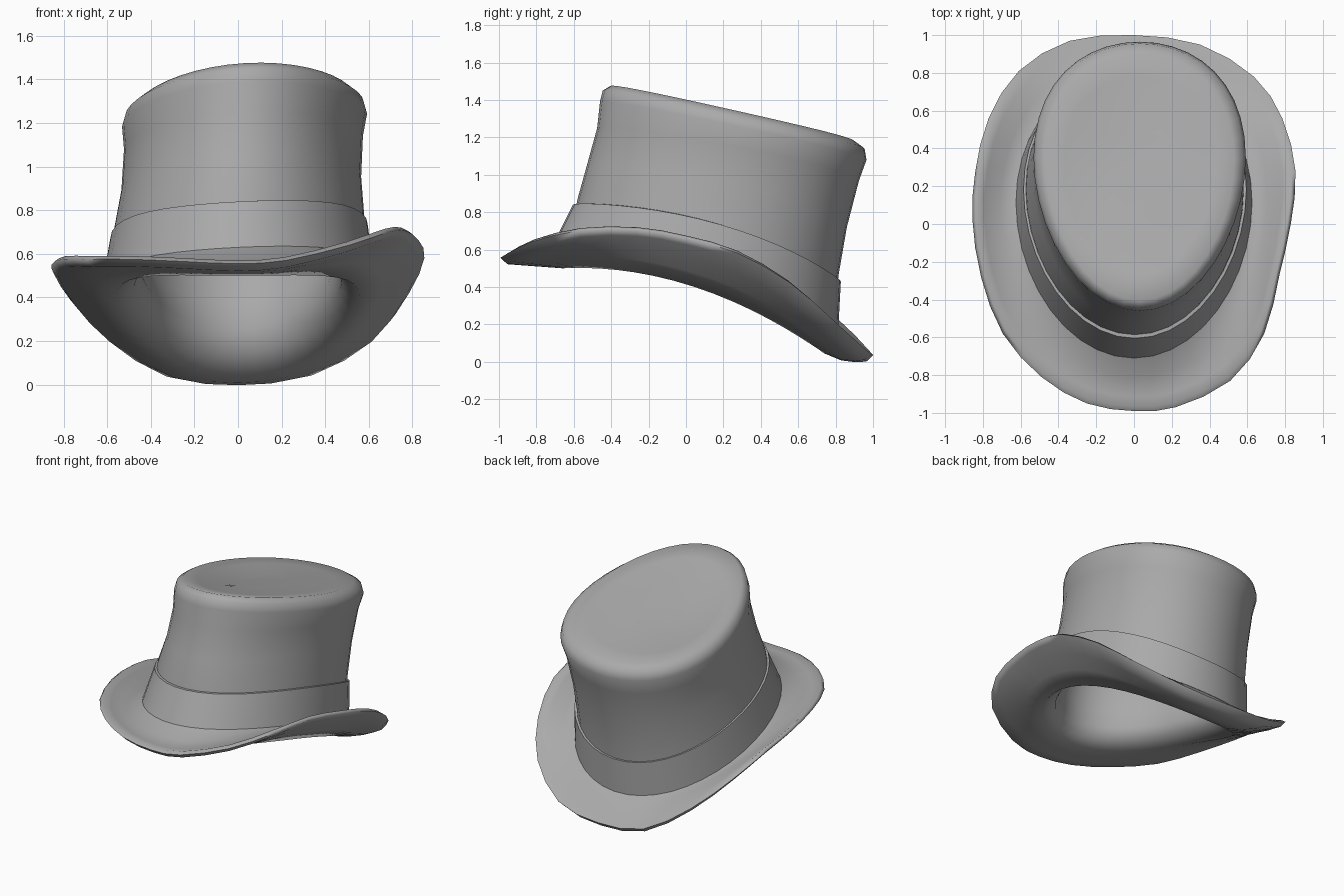
import bpy
import math
from mathutils import Vector

SEGMENTS = 40
ANGLES = [2 * math.pi * k / SEGMENTS for k in range(SEGMENTS)]

cube = bpy.data.objects.get("Cube")
if cube:
    bpy.data.objects.remove(cube, do_unlink=True)

felt = bpy.data.materials.new("grey_felt")
felt.use_nodes = True
felt.diffuse_color = (0.4, 0.4, 0.4, 1)
shader = felt.node_tree.nodes["Principled BSDF"]
shader.inputs["Base Color"].default_value = felt.diffuse_color
shader.inputs["Roughness"].default_value = 0.8


def oval(half_width, front, back, z_front, z_back, bow=0.0, shift=0.0, egg=0.07, tilt=0.03):
    """Tilted egg-shaped ring, widest towards the back; bow lifts its sides."""
    ring = []
    for t in ANGLES:
        side = math.sin(t)
        f = (1 - math.cos(t)) / 2 + egg * side ** 2
        z = z_front + (z_back - z_front) * f + bow * side ** 2 + tilt * side
        ring.append(Vector((shift + half_width * side, front + (back - front) * f, z)))
    return ring


def blend(ring_a, ring_b, amount, dip_front=0.0, dip_back=0.0):
    """Ring between two others, lowered by a dip that varies front to back."""
    result = []
    for a, b, t in zip(ring_a, ring_b, ANGLES):
        p = a.lerp(b, amount)
        f = (1 - math.cos(t)) / 2
        p.z -= dip_front + (dip_back - dip_front) * f
        result.append(p)
    return result


def smooth_loop(points):
    """Double a closed loop of points along a smooth curve through them."""
    result = []
    count = len(points)
    for i, b in enumerate(points):
        a, c, d = points[i - 1], points[(i + 1) % count], points[(i + 2) % count]
        result += [b, (b + c) * 0.5625 - (a + d) * 0.0625]
    return result


def loft(name, rings, cap_start=False, cap_end=False, sharp_angle=55):
    """Skin a stack of rings with quads and shade it smooth."""
    verts = [p for ring in rings for p in ring]
    faces = []
    for r in range(len(rings) - 1):
        low, high = r * SEGMENTS, (r + 1) * SEGMENTS
        for k in range(SEGMENTS):
            n = (k + 1) % SEGMENTS
            faces.append((low + k, low + n, high + n, high + k))
    if cap_start:
        faces.append(tuple(reversed(range(SEGMENTS))))
    if cap_end:
        faces.append(tuple(range(len(verts) - SEGMENTS, len(verts))))
    mesh = bpy.data.meshes.new(name)
    mesh.from_pydata(verts, [], faces)
    mesh.materials.append(felt)
    obj = bpy.data.objects.new(name, mesh)
    bpy.context.collection.objects.link(obj)
    bpy.ops.object.select_all(action="DESELECT")
    obj.select_set(True)
    bpy.context.view_layer.objects.active = obj
    bpy.ops.object.shade_smooth_by_angle(angle=math.radians(sharp_angle))
    return obj


# Crown: waisted wall, rounded shoulder and a slightly sunken top
loft("crown", [
    oval(0.585, -0.61, 0.80, 0.72, 0.30, 0.09, 0.0, 0.05),
    oval(0.575, -0.58, 0.815, 0.87, 0.46, 0.09, 0.005, 0.05),
    oval(0.55, -0.53, 0.86, 1.05, 0.72, 0.06, 0.015),
    oval(0.548, -0.475, 0.925, 1.25, 0.97, 0.02, 0.025),
    oval(0.562, -0.46, 0.965, 1.39, 1.08, 0.0, 0.03),
    oval(0.547, -0.445, 0.955, 1.45, 1.14, -0.01, 0.03),
    oval(0.50, -0.405, 0.90, 1.475, 1.18, -0.01, 0.03),
    oval(0.40, -0.27, 0.78, 1.43, 1.20, -0.01, 0.03),
    oval(0.18, 0.03, 0.50, 1.35, 1.25, -0.01, 0.03),
], cap_end=True)

# Band: flared strip with a thin lip at the top
foot = oval(0.625, -0.71, 0.815, 0.63, 0.19, 0.09, 0.0, 0.04)
band_top = oval(0.59, -0.605, 0.828, 0.84, 0.43, 0.09, 0.005, 0.05)
band_lip = oval(0.575, -0.58, 0.81, 0.84, 0.43, 0.09, 0.005, 0.05)
loft("band", [foot, band_top, band_lip])

# Brim edge: sides curl up, back dips, one side is raised towards the front
edge = smooth_loop([Vector(p) for p in (
    (0, -.99, .555), (.22, -.97, .57), (.51, -.83, .64), (.69, -.58, .70),
    (.77, -.27, .705), (.83, 0, .66), (.855, .28, .58), (.785, .56, .42),
    (.635, .78, .23), (.35, .95, .075), (0, 1, .035), (-.34, .97, .07),
    (-.61, .81, .23), (-.77, .56, .39), (-.84, .28, .5), (-.855, .02, .55),
    (-.81, -.28, .575), (-.695, -.58, .575), (-.49, -.81, .575), (-.25, -.95, .565))])


def inset_edge(scale, rise):
    return [Vector((p.x * scale, p.y * scale, p.z + rise)) for p in edge]


rim_top = inset_edge(0.975, 0.015)
rim_bottom = inset_edge(0.965, -0.033)
underside = oval(0.56, -0.66, 0.74, 0.50, 0.045, 0.13, egg=0.0, tilt=0.0)

# Brim and lining: inner top, wall, rounded opening, underside, rim, upper side
loft("brim_and_lining", [
    oval(0.46, -0.35, 0.85, 1.38, 1.09, 0.0, 0.03),
    oval(0.515, -0.41, 0.91, 1.29, 1.00, 0.02, 0.025),
    oval(0.51, -0.48, 0.82, 0.98, 0.65, 0.06, 0.015),
    oval(0.48, -0.55, 0.71, 0.74, 0.38, 0.10, 0.01, 0.04),
    oval(0.45, -0.56, 0.66, 0.62, 0.25, 0.12, 0.01, 0.02),
    oval(0.475, -0.59, 0.68, 0.55, 0.14, 0.12, egg=0.01, tilt=0.01),
    underside,
    blend(underside, rim_bottom, 0.4, 0.0, 0.02),
    blend(underside, rim_bottom, 0.75, 0.0, 0.015),
    rim_bottom,
    edge,
    rim_top,
    blend(foot, rim_top, 0.8, 0.02, 0.0),
    blend(foot, rim_top, 0.4, 0.03, 0.0),
    foot,
    oval(0.58, -0.65, 0.78, 0.65, 0.21, 0.09, 0.0, 0.04),
], cap_start=True, sharp_angle=100)
